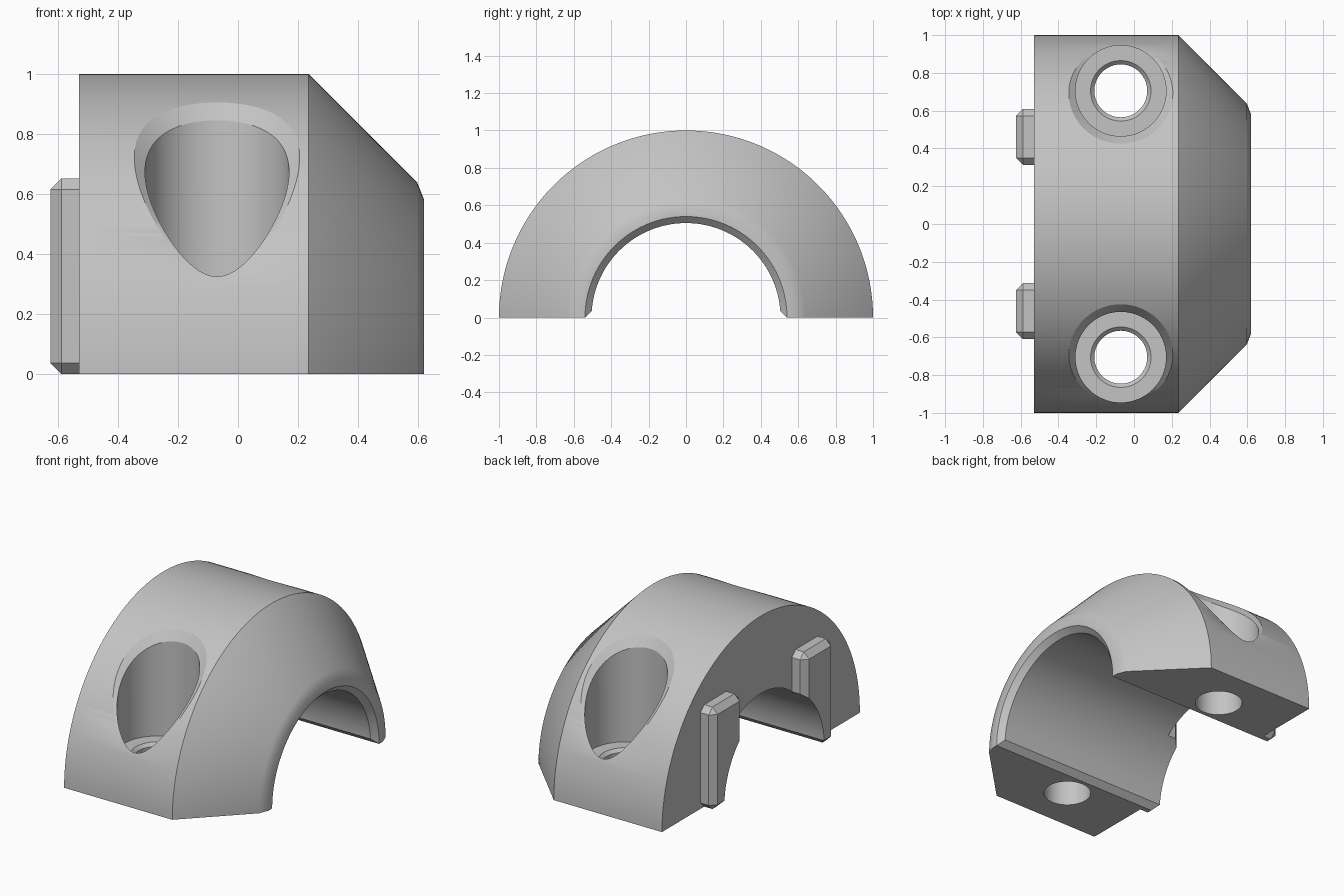
import bpy, bmesh
from math import sin, cos, pi, sqrt

cube = bpy.data.objects.get("Cube")
if cube:
    bpy.data.objects.remove(cube, do_unlink=True)

metal = bpy.data.materials.new("plain_grey")
metal.use_nodes = True
GREY = (0.55, 0.55, 0.55, 1)
metal.diffuse_color = GREY
metal.node_tree.nodes["Principled BSDF"].inputs["Base Color"].default_value = GREY


def loft(name, rings):
    """Closed solid skinned through equal-length rings, capped at both ends."""
    bm = bmesh.new()
    loops = [[bm.verts.new(p) for p in ring] for ring in rings]
    n = len(loops[0])
    for a, b in zip(loops, loops[1:]):
        for i in range(n):
            j = (i + 1) % n
            bm.faces.new((a[i], a[j], b[j], b[i]))
    bm.faces.new(loops[0][::-1])
    bm.faces.new(loops[-1])
    bmesh.ops.recalc_face_normals(bm, faces=bm.faces)
    mesh = bpy.data.meshes.new(name)
    bm.to_mesh(mesh)
    bm.free()
    mesh.materials.append(metal)
    obj = bpy.data.objects.new(name, mesh)
    bpy.context.collection.objects.link(obj)
    return obj


def apply(obj, kind, **settings):
    mod = obj.modifiers.new(kind.lower(), kind)
    for key, value in settings.items():
        setattr(mod, key, value)
    bpy.context.view_layer.objects.active = obj
    bpy.ops.object.modifier_apply(modifier=mod.name)


def combine(obj, tool, operation):
    tool.hide_render = True
    apply(obj, 'BOOLEAN', object=tool, operation=operation, solver='EXACT')
    bpy.data.objects.remove(tool, do_unlink=True)


def arc(x, r, sweep, steps):
    return [(x, r * cos(sweep * i / steps), r * sin(sweep * i / steps)) for i in range(steps + 1)]


def full_circle(x, r):
    return arc(x, r, 2 * pi, 160)[:-1]


# Half-round body with a conical nose
profile = [(-0.53, 1), (0.235, 1), (0.597, 0.638), (0.62, 0.58)]
body = loft("clamp_half", [arc(x, r, pi, 96) for x, r in profile])

# Bevelled locating tabs on the flat end
for side in (-1, 1):
    y0, y1 = side * 0.313, side * 0.61
    section = [(y0, 0), (y1, 0), (y1, 0.652), (y0, 0.652)]
    tab = loft("locating_tab", [[(x, y, z) for y, z in section] for x in (-0.625, -0.43)])
    apply(tab, 'BEVEL', width=0.037, segments=1, limit_method='ANGLE')
    combine(body, tab, 'UNION')

# Bore with a chamfered mouth at the nose
bore_profile = [(-0.8, 0.505), (0.585, 0.505), (0.62, 0.54), (0.8, 0.72)]
combine(body, loft("bore_cutter", [full_circle(x, r) for x, r in bore_profile]), 'DIFFERENCE')

# Chamfer along the lower bore edges
wedge = [(-0.58, -0.04), (0.58, -0.04), (0.46, 0.08), (-0.46, 0.08)]
combine(body, loft("edge_cutter", [[(x, y, z) for y, z in wedge] for x in (-0.8, 0.8)]), 'DIFFERENCE')


# Counterbored bolt holes, with a mouth chamfer that fades out at the low side
def bolt_cutter(side):
    cx, cy, steps, rb = -0.07, side * 0.705, 80, 0.24
    angles = [2 * pi * i / steps for i in range(steps)]

    def ring(r, z):
        return [(cx + r * cos(t), cy + r * sin(t), z) for t in angles]

    rings = [ring(0.14, -0.1), ring(0.14, 0.21), ring(0.16, 0.23), ring(rb, 0.23)]
    inner, outer = [], []
    for t in angles:
        inward = -side * sin(t)
        c = 0.002 + 0.038 * (1 - ((1 - inward) / 2) ** 3)
        ya, yb = cy + rb * sin(t), cy + (rb + c) * sin(t)
        za = sqrt(1 - ya * ya) - c
        zb = sqrt(max(0, 1 - yb * yb))
        r = rb + 1.3 * c
        inner.append((cx + rb * cos(t), ya, za))
        outer.append((cx + r * cos(t), cy + r * sin(t), za + 1.3 * (zb - za)))
    top = [(x, y, 1.3) for x, y, z in outer]
    return loft("bolt_hole_cutter", rings + [inner, outer, top])


for side in (-1, 1):
    combine(body, bolt_cutter(side), 'DIFFERENCE')

# Smooth curved walls, crisp machined edges
bpy.ops.object.select_all(action='DESELECT')
body.select_set(True)
bpy.context.view_layer.objects.active = body
bpy.ops.object.shade_smooth_by_angle(angle=0.5)
